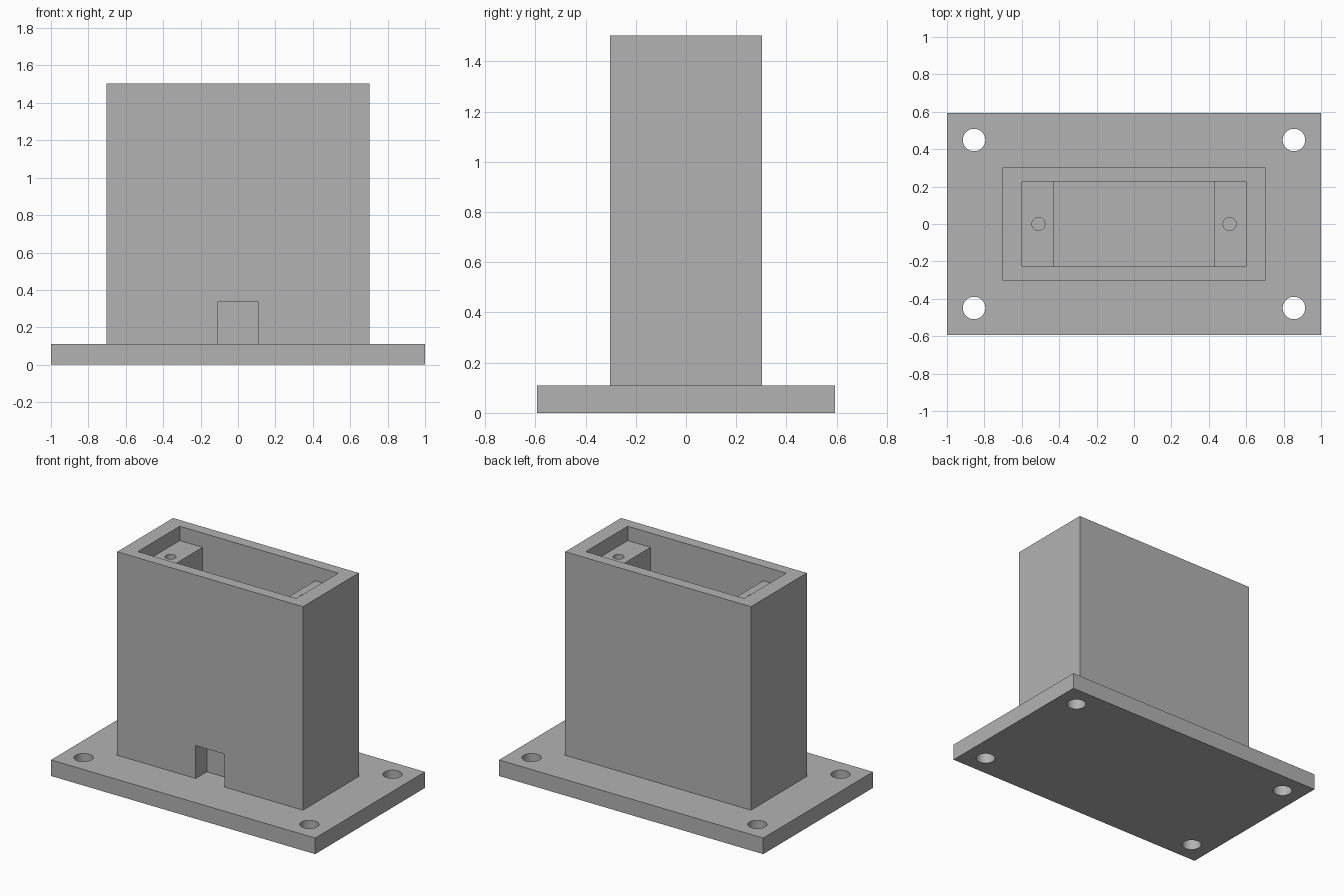
import bpy
import math

default = bpy.data.objects.get("Cube")
if default:
    bpy.data.objects.remove(default, do_unlink=True)

# One plain grey for the whole model
GREY = (0.45, 0.45, 0.45, 1.0)
grey = bpy.data.materials.new("plain grey")
grey.use_nodes = True
grey.diffuse_color = GREY
grey.node_tree.nodes["Principled BSDF"].inputs["Base Color"].default_value = GREY


def box(name, low, high):
    centre = [(a + b) / 2 for a, b in zip(low, high)]
    bpy.ops.mesh.primitive_cube_add(size=1, location=centre)
    obj = bpy.context.object
    obj.name = name
    obj.scale = [b - a for a, b in zip(low, high)]
    bpy.ops.object.transform_apply(location=True, rotation=False, scale=True)
    obj.data.materials.append(grey)
    return obj


def drill(x, y, radius, bottom, top):
    bpy.ops.mesh.primitive_cylinder_add(
        vertices=48, radius=radius, depth=top - bottom,
        location=(x, y, (top + bottom) / 2))
    obj = bpy.context.object
    obj.name = "hole_cutter"
    obj.data.materials.append(grey)
    return obj


def cut(target, cutters):
    for cutter in cutters:
        cutter.hide_render = True
        bpy.context.view_layer.objects.active = target
        mod = target.modifiers.new("cut", "BOOLEAN")
        mod.operation = "DIFFERENCE"
        mod.solver = "EXACT"
        mod.object = cutter
        bpy.ops.object.modifier_apply(modifier=mod.name)
        bpy.data.objects.remove(cutter, do_unlink=True)


def smooth_holes(obj):
    bpy.ops.object.select_all(action="DESELECT")
    obj.select_set(True)
    bpy.context.view_layer.objects.active = obj
    bpy.ops.object.shade_smooth_by_angle(angle=math.radians(30))


PLATE_TOP = 0.11
TOP = 1.503
LEDGE = 1.405
WELL_FLOOR = 0.45
ABOVE = TOP + 0.1

# Mounting plate with four corner bolt holes
plate = box("mounting_plate", (-1, -0.593, 0), (1, 0.593, PLATE_TOP))
cut(plate, [drill(x, y, 0.06, -0.1, 0.3)
            for x in (-0.855, 0.855) for y in (-0.449, 0.449)])
smooth_holes(plate)

# Tall housing: shallow recess, deep well between two ledges,
# a screw hole in each ledge and a cable notch at the front
housing = box("housing", (-0.703, -0.302, PLATE_TOP), (0.703, 0.302, TOP))
recess = box("recess_cutter", (-0.6, -0.227, LEDGE), (0.6, 0.227, ABOVE))
well = box("well_cutter", (-0.427, -0.227, WELL_FLOOR), (0.427, 0.227, ABOVE))
notch = box("notch_cutter", (-0.109, -0.4, 0), (0.109, -0.182, 0.335))
screws = [drill(x, 0, 0.035, LEDGE - 0.3, LEDGE + 0.05) for x in (-0.511, 0.511)]
cut(housing, [recess, well, notch] + screws)
smooth_holes(housing)
